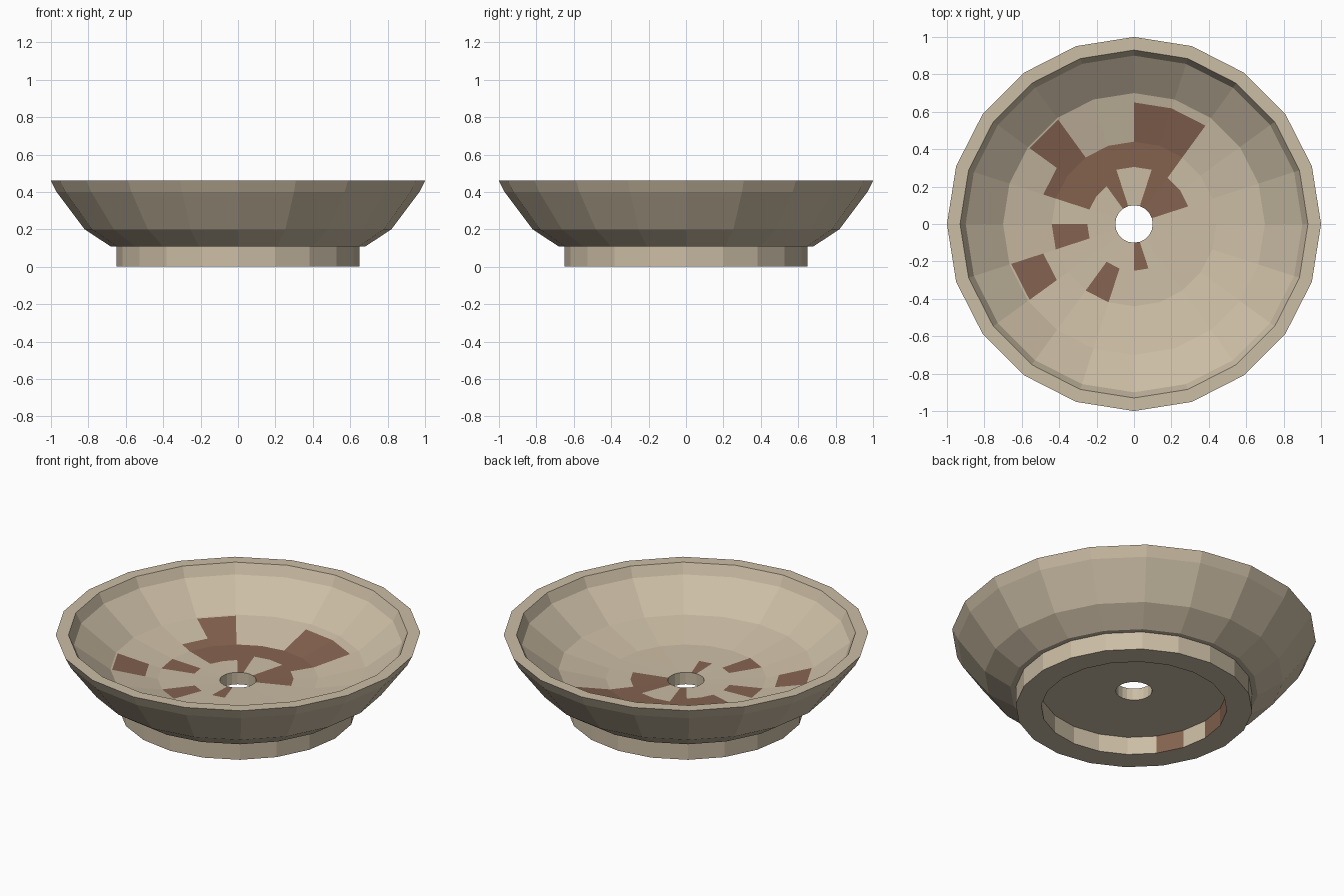
import bpy, bmesh, math

if "Cube" in bpy.data.objects:
    bpy.data.objects.remove(bpy.data.objects["Cube"])

SIDES = 20
STEP = 360 / SIDES


def material(name, rgb):
    m = bpy.data.materials.new(name)
    m.diffuse_color = (*rgb, 1)
    m.use_nodes = True
    m.node_tree.nodes["Principled BSDF"].inputs["Base Color"].default_value = m.diffuse_color
    return m


clay = material("pale_clay", (0.60, 0.51, 0.375))
stain = material("brown_stain", (0.235, 0.125, 0.08))


def lathe(name, profile, is_stained):
    """Spin a closed (radius, z) profile; stain faces chosen by sector angle, radius, z."""
    bm = bmesh.new()
    vs = [bm.verts.new((r, 0, z)) for r, z in profile]
    es = [bm.edges.new((vs[i - 1], vs[i])) for i in range(len(vs))]
    bmesh.ops.spin(bm, geom=vs + es, cent=(0, 0, 0), axis=(0, 0, 1),
                   angle=math.tau, steps=SIDES, use_merge=True)
    bmesh.ops.remove_doubles(bm, verts=bm.verts, dist=0.0005)
    bmesh.ops.recalc_face_normals(bm, faces=bm.faces)
    for f in bm.faces:
        c = f.calc_center_median()
        ang = math.degrees(math.atan2(c.y, c.x)) % 360
        r = math.hypot(c.x, c.y) / math.cos(math.pi / SIDES)
        f.material_index = int(is_stained(ang, r, c.z, f.normal.z))
    mesh = bpy.data.meshes.new(name)
    bm.to_mesh(mesh)
    bm.free()
    mesh.materials.append(clay)
    mesh.materials.append(stain)
    ob = bpy.data.objects.new(name, mesh)
    bpy.context.collection.objects.link(ob)
    return ob


# Stain patches on the dish floor: start angle, end angle, inner radius, outer radius
PATCHES = [
    (18, 54, 0.10, 0.305), (54, 72, 0.10, 0.65), (72, 90, 0.305, 0.65),
    (90, 108, 0.305, 0.44), (108, 126, 0.10, 0.44), (126, 144, 0.25, 0.69),
    (144, 162, 0.25, 0.51), (180, 198, 0.25, 0.44), (198, 216, 0.51, 0.69),
    (234, 252, 0.25, 0.44), (270, 288, 0.10, 0.25),
]


def floor_stain(ang, r, z, nz):
    return nz > 0.9 and r < 0.7 and any(
        a < ang < b and r0 < r < r1 for a, b, r0, r1 in PATCHES)


def foot_stain(ang, r, z, nz):
    # inner wall only
    return abs(nz) < 0.1 and r < 0.55 and (
        54 < ang < 90 or 126 < ang < 180 or 198 < ang < 216)


def floor_z(r):
    return 0.18 + 0.01 * (r - 0.1) / 0.34 if r < 0.44 else 0.19 + 0.06 * (r - 0.44) / 0.26


# Dish with centre hole; extra floor rings let the stains be cut cleanly
outside = [(0.10, 0.108), (0.68, 0.108), (0.82, 0.20), (0.97, 0.40), (1.0, 0.46)]
inside = [(0.93, 0.46), (0.90, 0.40)]
floor = [(r, floor_z(r)) for r in (0.70, 0.69, 0.65, 0.51, 0.44, 0.305, 0.25, 0.10)]
lathe("dish", outside + inside + floor, floor_stain)

# Foot ring under the dish
lathe("foot_ring", [(0.51, 0), (0.65, 0), (0.65, 0.115), (0.51, 0.115)], foot_stain)
